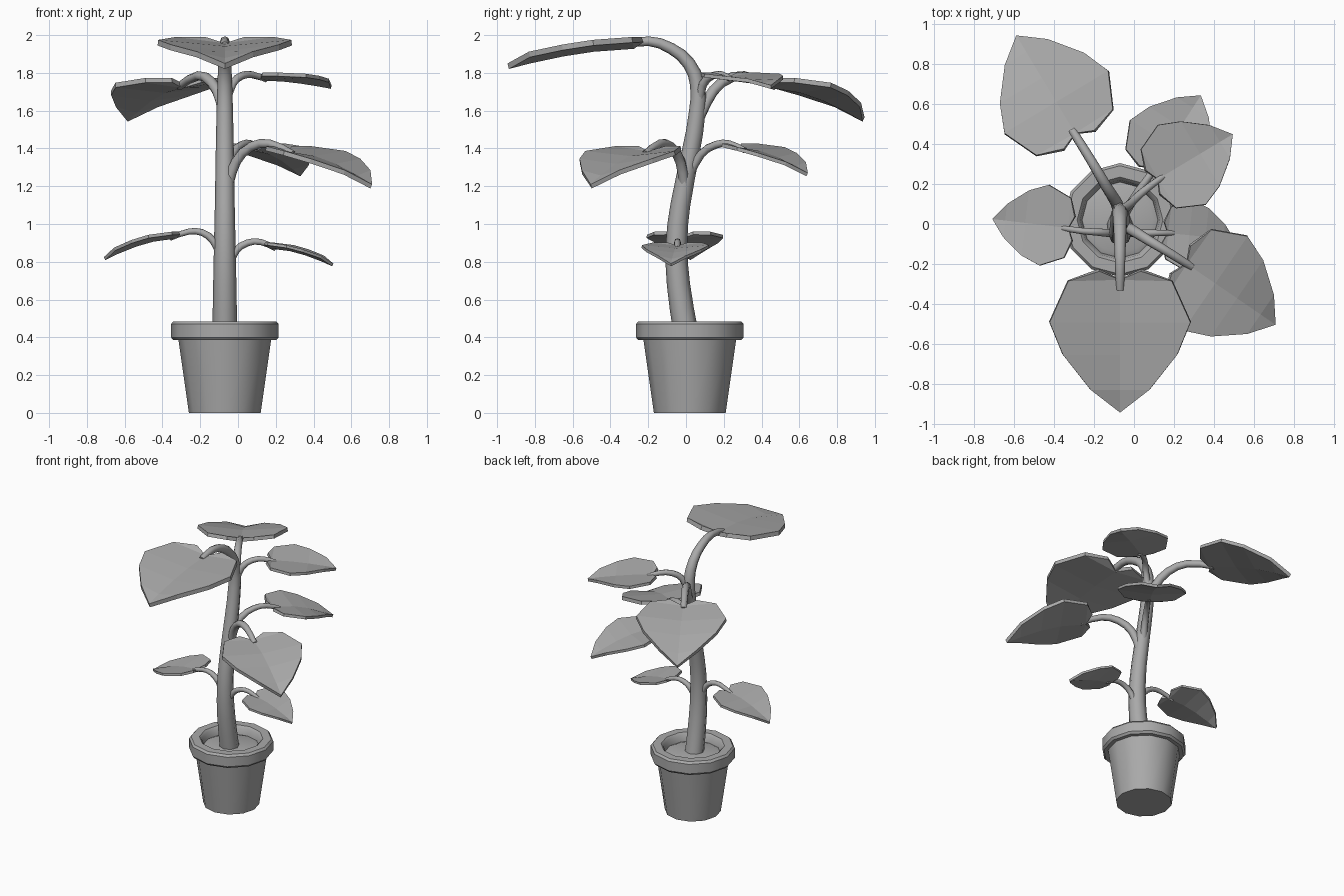
import bpy, bmesh, math
from mathutils import Vector

cube = bpy.data.objects.get("Cube")
if cube:
    bpy.data.objects.remove(cube, do_unlink=True)

GREY = (0.4, 0.4, 0.4, 1)
grey = bpy.data.materials.new("plain_grey")
grey.use_nodes = True
grey.diffuse_color = GREY
grey.node_tree.nodes["Principled BSDF"].inputs["Base Color"].default_value = GREY

POT_CENTRE = Vector((-0.07, 0.02, 0))


def link(name, data):
    obj = bpy.data.objects.new(name, data)
    bpy.context.collection.objects.link(obj)
    data.materials.append(grey)
    bpy.ops.object.select_all(action='DESELECT')
    obj.select_set(True)
    bpy.context.view_layer.objects.active = obj
    return obj


def mesh_object(name, bm):
    mesh = bpy.data.meshes.new(name)
    bm.to_mesh(mesh)
    bm.free()
    return link(name, mesh)


def smooth(degrees):
    bpy.ops.object.shade_smooth_by_angle(angle=math.radians(degrees))


def lathe(name, profile, sides=12):
    """Turn (radius, height) pairs around the pot axis, capping both ends."""
    bm = bmesh.new()
    rings = []
    for r, z in profile:
        angles = [math.tau * i / sides for i in range(sides)]
        rings.append([bm.verts.new(POT_CENTRE + Vector((r * math.cos(a), r * math.sin(a), z)))
                      for a in angles])
    for low, high in zip(rings, rings[1:]):
        for i in range(sides):
            j = (i + 1) % sides
            bm.faces.new((low[i], low[j], high[j], high[i]))
    bm.faces.new(rings[0][::-1])
    bm.faces.new(rings[-1])
    obj = mesh_object(name, bm)
    smooth(35)
    return obj


def tube(name, points, start_radius, end_radius):
    """Tapered round stalk through the points."""
    curve = bpy.data.curves.new(name, 'CURVE')
    curve.dimensions = '3D'
    curve.bevel_depth = 1
    curve.bevel_resolution = 2
    curve.resolution_u = 2
    curve.use_fill_caps = True
    spline = curve.splines.new('BEZIER')
    spline.bezier_points.add(len(points) - 1)
    for i, (bp, co) in enumerate(zip(spline.bezier_points, points)):
        bp.co = co
        bp.handle_left_type = bp.handle_right_type = 'AUTO'
        k = i / (len(points) - 1)
        bp.radius = start_radius + (end_radius - start_radius) * k
    link(name, curve)
    bpy.ops.object.convert(target='MESH')
    smooth(50)


# Half outline of a heart-shaped leaf: (along, across) as fractions of its length
LOBE = (-0.065, 0.155)
EDGE = [(0.01, 0.39), (0.32, 0.53), (0.565, 0.43), (0.83, 0.22)]


def leaf(name, base, tip):
    """Drooping leaf folded up along its midrib."""
    base, tip = Vector(base), Vector(tip)
    run = Vector((tip.x - base.x, tip.y - base.y, 0))
    side = Vector((-run.y, run.x, 0))
    fall = tip.z - base.z

    def point(t, w, lift):
        z = fall * max(t, 0) ** 1.7 + lift * run.length
        return bm.verts.new(base + run * t + side * w + Vector((0, 0, z)))

    bm = bmesh.new()
    rib = [point(t, 0, 0) for t in [0] + [e[0] for e in EDGE[1:]]]
    end = point(1, 0, 0)
    for s in (1, -1):
        lobe = point(LOBE[0], LOBE[1] * s, 0.05)
        edge = [point(t, w * s, 0.05) for t, w in EDGE]
        bm.faces.new((rib[0], lobe, edge[0]))
        for i in range(len(rib) - 1):
            bm.faces.new((rib[i], edge[i], edge[i + 1], rib[i + 1]))
        bm.faces.new((rib[-1], edge[-1], end))
    bm.normal_update()
    for f in bm.faces:
        if f.normal.z < 0:
            f.normal_flip()
    obj = mesh_object(name, bm)
    solid = obj.modifiers.new("thickness", 'SOLIDIFY')
    solid.thickness = 0.045 * run.length
    solid.offset = -1


# Pot with a thick rounded rim, and the soil inside
lathe("pot", [(0.19, 0), (0.245, 0.385), (0.272, 0.385), (0.285, 0.4), (0.285, 0.47),
              (0.272, 0.485), (0.215, 0.485), (0.2, 0.47), (0.19, 0.42)])
lathe("soil", [(0.19, 0.4), (0.19, 0.425), (0.165, 0.435)])

# Main stem, bending forward into the top leaf
tube("main_stem", [(-0.07, 0.0, 0.42), (-0.07, -0.04, 0.68), (-0.07, -0.05, 0.9),
                   (-0.07, -0.03, 1.1), (-0.07, 0.025, 1.38), (-0.07, 0.06, 1.6),
                   (-0.07, 0.06, 1.74), (-0.07, 0.015, 1.85), (-0.07, -0.08, 1.93),
                   (-0.07, -0.2, 1.968), (-0.07, -0.33, 1.945)], 0.066, 0.021)
leaf("top_leaf", (-0.07, -0.28, 1.957), (-0.07, -0.945, 1.85))

# Side branches: stalk path, stalk radii, then leaf base and tip
branches = {
    "back_right": ([(-0.07, 0.05, 1.52), (-0.09, 0.11, 1.65), (-0.14, 0.19, 1.75),
                    (-0.21, 0.31, 1.785), (-0.31, 0.47, 1.73)], (0.033, 0.022),
                   (-0.295, 0.455, 1.745), (-0.59, 0.945, 1.565)),
    "upper_back_left": ([(-0.065, 0.07, 1.64), (-0.03, 0.09, 1.74), (0.02, 0.14, 1.785),
                         (0.08, 0.19, 1.79), (0.15, 0.24, 1.765)], (0.025, 0.016),
                        (0.12, 0.225, 1.78), (0.495, 0.45, 1.735)),
    "lower_back_left": ([(-0.07, 0.01, 1.24), (-0.03, 0.08, 1.37), (0.02, 0.16, 1.42),
                         (0.07, 0.23, 1.425), (0.125, 0.31, 1.39)], (0.025, 0.016),
                        (0.1, 0.28, 1.405), (0.335, 0.645, 1.27)),
    "front_left": ([(-0.05, -0.01, 1.22), (-0.01, -0.03, 1.33), (0.07, -0.08, 1.41),
                    (0.17, -0.14, 1.425), (0.29, -0.215, 1.37)], (0.03, 0.02),
                   (0.265, -0.2, 1.385), (0.71, -0.505, 1.21)),
    "low_left": ([(-0.05, -0.045, 0.78), (-0.01, -0.045, 0.86), (0.05, -0.045, 0.9),
                  (0.12, -0.045, 0.905), (0.2, -0.045, 0.87)], (0.022, 0.014),
                 (0.17, -0.045, 0.885), (0.505, -0.08, 0.79)),
    "low_right": ([(-0.09, -0.045, 0.83), (-0.13, -0.045, 0.91), (-0.19, -0.04, 0.955),
                   (-0.26, -0.035, 0.96), (-0.36, -0.02, 0.925)], (0.022, 0.014),
                  (-0.33, -0.02, 0.94), (-0.71, 0.025, 0.825)),
}
for name, (path, radii, base, tip) in branches.items():
    tube(name + "_stalk", path, *radii)
    leaf(name + "_leaf", base, tip)
